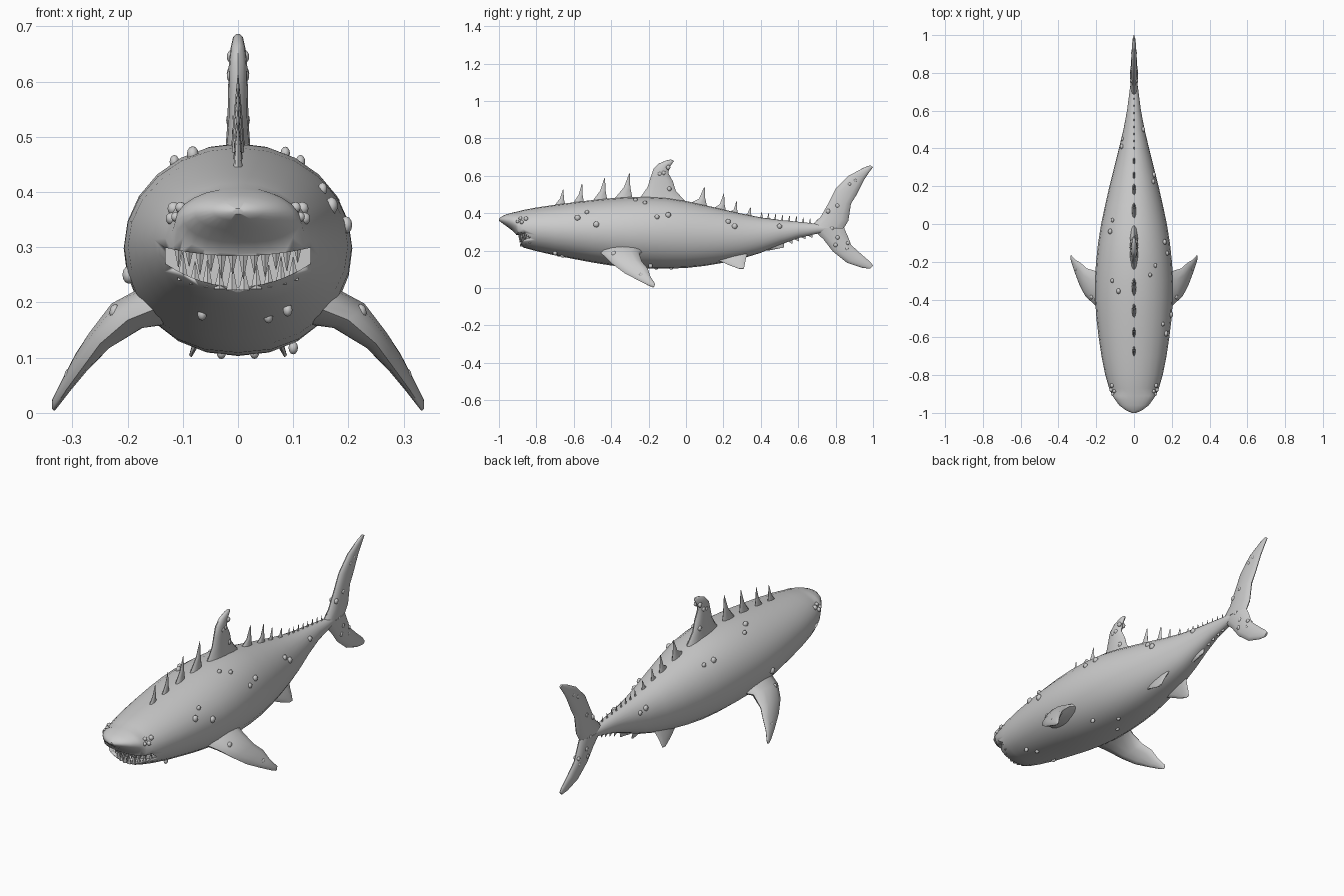
import bpy, bmesh, math
from mathutils import Vector, Matrix

if "Cube" in bpy.data.objects:
    bpy.data.objects.remove(bpy.data.objects["Cube"])

grey = bpy.data.materials.new("grey_skin")
grey.diffuse_color = (0.6, 0.6, 0.6, 1)
grey.use_nodes = True
grey.node_tree.nodes["Principled BSDF"].inputs["Base Color"].default_value = grey.diffuse_color


def finish(bm, name, angle=50):
    bmesh.ops.recalc_face_normals(bm, faces=bm.faces)
    me = bpy.data.meshes.new(name)
    bm.to_mesh(me)
    bm.free()
    me.materials.append(grey)
    ob = bpy.data.objects.new(name, me)
    bpy.context.collection.objects.link(ob)
    bpy.ops.object.select_all(action='DESELECT')
    ob.select_set(True)
    bpy.context.view_layer.objects.active = ob
    bpy.ops.object.shade_smooth_by_angle(angle=math.radians(angle))
    return ob


def loft(bm, rings):
    """Skin a list of point rings and cap both ends."""
    vs = [[bm.verts.new(p) for p in r] for r in rings]
    n = len(rings[0])
    for a, b in zip(vs, vs[1:]):
        for i in range(n):
            bm.faces.new((a[i], a[(i + 1) % n], b[(i + 1) % n], b[i]))
    bm.faces.new(vs[0])
    bm.faces.new(vs[-1])


def add_fin(bm, stations, normal=(1, 0, 0), n=12):
    """Loft oval sections; each station is lead point, trail point, half thickness."""
    nor = Vector(normal).normalized()
    rings = []
    for lead, trail, th in stations:
        a, b = Vector(lead), Vector(trail)
        rings.append([a.lerp(b, 0.5 - 0.5 * math.cos(t)) + nor * th * math.sin(t)
                      for t in (2 * math.pi * i / n for i in range(n))])
    loft(bm, rings)


def mid_fin(name, rows):
    """Fin on the centre plane; rows are lead y, z, trail y, z, half thickness."""
    bm = bmesh.new()
    add_fin(bm, [((0, a, b), (0, c, d), t) for a, b, c, d, t in rows])
    return finish(bm, name)


# Body: y, top, bottom, half width
BODY = [(-1, .370, .360, .012), (-.985, .383, .348, .045), (-.96, .394, .330, .078),
        (-.93, .402, .308, .10), (-.91, .407, .288, .113), (-.895, .41, .24, .12),
        (-.87, .417, .216, .132), (-.8, .43, .197, .152), (-.7, .445, .174, .172),
        (-.6, .458, .155, .187), (-.5, .47, .136, .199), (-.4, .48, .12, .206),
        (-.3, .487, .109, .207), (-.2, .488, .104, .201), (-.1, .482, .103, .19),
        (0, .465, .107, .174), (.1, .443, .118, .153), (.2, .42, .135, .13),
        (.3, .397, .157, .105), (.4, .377, .188, .08), (.5, .364, .23, .056),
        (.6, .354, .267, .037), (.7, .343, .29, .024), (.78, .335, .305, .013)]


def section(y):
    for a, b in zip(BODY, BODY[1:]):
        if a[0] <= y <= b[0]:
            f = (y - a[0]) / (b[0] - a[0])
            return [a[i] + f * (b[i] - a[i]) for i in (1, 2, 3)]


def side_x(y, z):
    top, bot, w = section(y)
    t = (z - (top + bot) / 2) / ((top - bot) / 2)
    return w * math.sqrt(max(0, 1 - t * t))


rings = []
for y, top, bot, w in BODY:
    c, h = (top + bot) / 2, (top - bot) / 2
    ring = []
    for i in range(24):
        t = 2 * math.pi * i / 24
        k = 0.9 if math.sin(t) < 0 else 1.0
        ring.append((w * math.copysign(abs(math.cos(t)) ** k, math.cos(t)), y,
                     c + h * math.sin(t)))
    rings.append(ring)
bm = bmesh.new()
loft(bm, rings)
body = finish(bm, "body", 45)

# Grinning mouth cut into the head
W = .131
xs = [W * (i / 8 - 1) for i in range(17)]
up = [(x, .284 + .015 * (x / W) ** 2) for x in xs]
low = [(x, .228 + .042 * (x / W) ** 2) for x in reversed(xs)]
bm = bmesh.new()
loft(bm, [[(x, y, z) for x, z in up + low] for y in (-1.1, -.82)])
cutter = finish(bm, "mouth_cutter")
cutter.hide_render = True
mod = body.modifiers.new("mouth", 'BOOLEAN')
mod.operation, mod.solver, mod.object = 'DIFFERENCE', 'EXACT', cutter
bpy.context.view_layer.objects.active = body
bpy.ops.object.modifier_apply(modifier=mod.name)
bpy.data.objects.remove(cutter)


# Teeth in two curved rows
def teeth(name, count, span, y0, base, tip):
    bm = bmesh.new()
    for i in range(count):
        x = span * (2 * i / (count - 1) - 1)
        q = (x / span) ** 2
        b, e = base + .018 * q, tip + .022 * q
        if i % 2:
            e = b + (e - b) * .82
        m = Matrix.Translation((x, y0 + .045 * q, (b + e) / 2))
        if e < b:
            m = m @ Matrix.Rotation(math.pi, 4, 'X')
        bmesh.ops.create_cone(bm, cap_ends=True, segments=6, radius1=.0115, radius2=.0008,
                              depth=abs(e - b), matrix=m)
    finish(bm, name, 30)


teeth("upper_teeth", 12, .108, -.888, .293, .242)
teeth("lower_teeth", 10, .1, -.878, .222, .27)

# Dorsal and tail fins
mid_fin("dorsal_fin", [(-.27, .46, .02, .44, .026), (-.235, .497, -.015, .475, .022),
                       (-.205, .54, -.055, .52, .019), (-.19, .59, -.07, .57, .018),
                       (-.175, .635, -.095, .615, .017), (-.145, .665, -.085, .65, .014),
                       (-.105, .682, -.065, .678, .009), (-.085, .686, -.07, .685, .004)])
mid_fin("upper_tail_lobe", [(.66, .322, .845, .322, .02), (.72, .38, .868, .36, .02),
                            (.765, .46, .882, .45, .018), (.80, .53, .91, .495, .016),
                            (.87, .60, .95, .575, .013), (.95, .643, .98, .62, .009),
                            (.985, .656, 1, .646, .005)])
mid_fin("lower_tail_lobe", [(.67, .32, .845, .322, .02), (.735, .26, .87, .265, .018),
                            (.785, .195, .883, .23, .016), (.86, .135, .94, .178, .013),
                            (.94, .108, .985, .14, .009), (.985, .103, 1, .12, .005)])
mid_fin("anal_fin", [(.40, .21, .53, .26, .012), (.44, .20, .525, .235, .008),
                     (.50, .212, .522, .215, .003)])

# Paired fins
PECTORAL = [((.12, -.47, .20), (.12, -.21, .20), .055), ((.2, -.435, .168), (.2, -.25, .185), .036),
            ((.25, -.39, .125), (.25, -.235, .14), .023), ((.283, -.33, .08), (.283, -.205, .105), .016),
            ((.31, -.26, .043), (.31, -.19, .06), .011), ((.328, -.205, .015), (.333, -.165, .022), .007),
            ((.334, -.18, .005), (.335, -.17, .006), .003)]
PELVIC = [((.05, .13, .16), (.05, .33, .19), .014), ((.066, .19, .14), (.066, .32, .155), .009),
          ((.077, .235, .12), (.077, .315, .13), .006), ((.086, .285, .102), (.086, .31, .104), .003)]
for side, label in ((1, "right"), (-1, "left")):
    for part, rows, nor in (("pectoral", PECTORAL, (.8, 0, .6)), ("pelvic", PELVIC, (.8, 0, .6))):
        bm = bmesh.new()
        add_fin(bm, rows, nor)
        bmesh.ops.scale(bm, vec=(side, 1, 1), verts=bm.verts)
        finish(bm, f"{label}_{part}_fin")

# Spikes along the back and under the tail: base start, base end, height
SPIKES = [(-.71, -.645, .075), (-.61, -.545, .09), (-.505, -.42, .11), (-.39, -.285, .125),
          (.015, .115, .10), (.14, .215, .088), (.225, .28, .06), (.295, .355, .045)]
SPIKES += [(.38 + .037 * i, .412 + .037 * i, .032 - .001 * i) for i in range(9)]
bm = bmesh.new()
for a, b, h in SPIKES:
    za, zb = section(a)[0] - .012, section(b)[0] - .012
    tip = b - .15 * (b - a)
    mid = a + .55 * (b - a)
    th = min(.013, .14 * (b - a))
    add_fin(bm, [((0, a, za), (0, b, zb), th),
                 ((0, mid, zb + .5 * h), (0, b - .12 * (b - a), zb + .5 * h), th * .6),
                 ((0, tip - .003, zb + h + .012), (0, tip, zb + h + .012), .0008)], n=8)
for i in range(4):
    a = .54 + .035 * i
    z = section(a)[1] + .006
    add_fin(bm, [((0, a, z), (0, a + .03, z + .008), .004),
                 ((0, a + .027, z - .014), (0, a + .03, z - .014), .0008)], n=8)
finish(bm, "back_spikes", 40)

# Barnacles: y, z, radius on the flanks
FLANK = [(-.58, .375, .016), (-.53, .405, .012), (-.48, .34, .016), (-.27, .47, .012),
         (-.22, .455, .012), (-.155, .38, .013), (-.095, .39, .015), (.225, .355, .014),
         (.26, .33, .015), (.5, .33, .014)]
LEFT = [(-.355, .468, .015), (-.3, .455, .012), (-.04, .42, .015), (.02, .415, .012),
        (.41, .335, .014), (.45, .325, .012), (-.4, .25, .016)]
TAIL = [(.76, .41, .018), (.81, .44, .018), (.905, .575, .013), (.875, .555, .014),
        (.81, .27, .018), (.80, .23, .017), (.865, .24, .014), (.86, .21, .014), (.78, .32, .018),
        (-.095, .645, .017), (-.14, .61, .017), (-.12, .615, .017), (-.09, .53, .018)]
SPOTS = [(side_x(y, z), y, z, r) for y, z, r in FLANK]
SPOTS += [(-side_x(y, z), y, z, r) for y, z, r in LEFT]
SPOTS += [(s * x, y, z, r * .7) for y, z, r in TAIL for s, x in ((1, r * .7), (-1, r * .7))]
SPOTS += [(x, y, section(y)[1] + .005 + .9 * x * x, .012)
          for x, y in ((-.065, -.68), (.055, -.66), (.09, -.7), (-.03, -.16), (.1, -.19), (.03, -.08))]
for s in (1, -1):
    SPOTS += [(s * .222, -.385, .182, .015), (s * .285, -.27, .1, .013), (s * .305, -.24, .068, .013)]
bm = bmesh.new()
for x, y, z, r in SPOTS:
    bmesh.ops.create_uvsphere(bm, u_segments=10, v_segments=6, radius=r,
                              matrix=Matrix.Translation((x, y, z)) @ Matrix.Diagonal((.75, 1, 1, 1)))
finish(bm, "barnacles", 60)

# Clustered small eyes
bm = bmesh.new()
for s in (1, -1):
    for y, z, r in ((-.9, .355, .009), (-.878, .352, .011), (-.885, .372, .010), (-.855, .37, .012)):
        bmesh.ops.create_uvsphere(bm, u_segments=10, v_segments=6, radius=r,
                                  matrix=Matrix.Translation((s * side_x(y, z), y, z)))
finish(bm, "eyes", 60)
